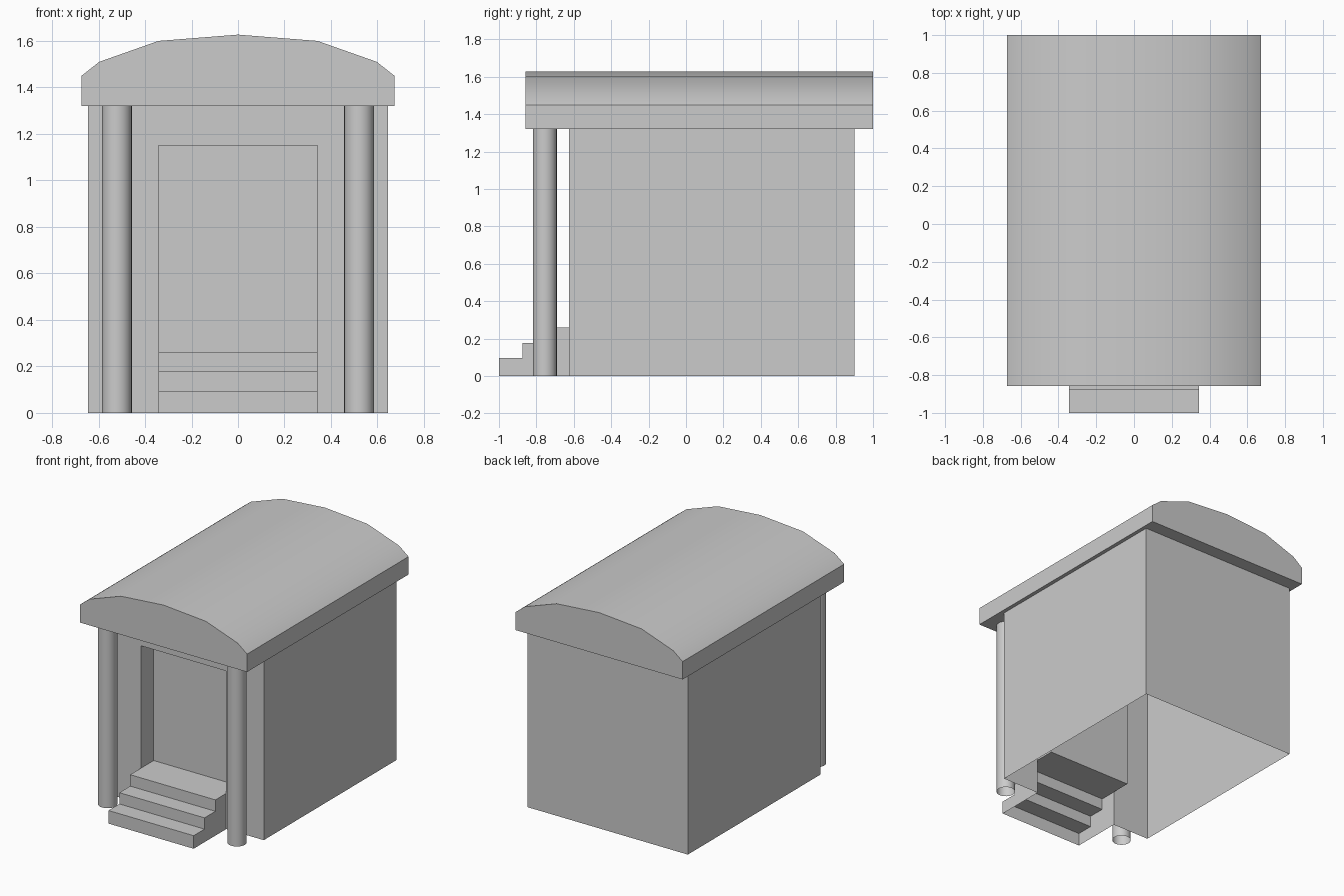
import bpy, bmesh, math
from mathutils import Vector

if "Cube" in bpy.data.objects:
    bpy.data.objects.remove(bpy.data.objects["Cube"])

W, H = 0.645, 1.32            # wall half width, height
FRONT, BACK = -0.625, 0.90    # wall y range
D, TOP = 0.343, 1.15          # doorway half width, height
FLOOR, INNER = 0.26, -0.48    # top step height, recess back


def face(bm, pts):
    bm.faces.new([bm.verts.new(p) for p in pts])


def strip(bm, path, vec):
    v = Vector(vec)
    for a, b in zip(path, path[1:]):
        a, b = Vector(a), Vector(b)
        face(bm, [a, b, b + v, a + v])


def finish(bm, name, angle=None):
    bmesh.ops.remove_doubles(bm, verts=bm.verts, dist=1e-5)
    me = bpy.data.meshes.new(name)
    bm.to_mesh(me)
    bm.free()
    if angle:
        me.shade_smooth()
        me.set_sharp_from_angle(angle=math.radians(angle))
    ob = bpy.data.objects.new(name, me)
    bpy.context.collection.objects.link(ob)
    return ob


# Walls: open-bottomed shell with a doorway cut in the front
bm = bmesh.new()
strip(bm, [(W, FRONT, 0), (W, BACK, 0), (-W, BACK, 0), (-W, FRONT, 0)], (0, 0, H))
outline = [(-W, 0), (-D, 0), (-D, TOP), (D, TOP), (D, 0), (W, 0), (W, H), (-W, H)]
face(bm, [(x, FRONT, z) for x, z in outline])
finish(bm, "walls")

# Door recess: jambs, lintel and back panel
bm = bmesh.new()
frame = [(D, FLOOR), (D, TOP), (-D, TOP), (-D, FLOOR)]
strip(bm, [(x, FRONT, z) for x, z in frame], (0, INNER - FRONT, 0))
face(bm, [(x, INNER, z) for x, z in reversed([frame[i] for i in (2, 1, 0, 3)][::-1])][::-1])
finish(bm, "door_recess")

# Steps: hollow underneath, top tread runs into the recess
bm = bmesh.new()
steps = [(-1.0, 0), (-1.0, 0.095), (-0.875, 0.095), (-0.875, 0.177),
         (-0.75, 0.177), (-0.75, FLOOR)]
strip(bm, [(D, y, z) for y, z in steps + [(FRONT, FLOOR), (INNER, FLOOR)]], (-2 * D, 0, 0))
side = steps + [(FRONT, FLOOR), (FRONT, 0)]
face(bm, [(D, y, z) for y, z in reversed(side)])
face(bm, [(-D, y, z) for y, z in side])
finish(bm, "steps")

# Porch pillars: open tubes
for sign, name in ((-1, "left_pillar"), (1, "right_pillar")):
    bm = bmesh.new()
    bmesh.ops.create_cone(bm, cap_ends=False, segments=24, radius1=0.064, radius2=0.064, depth=H)
    finish(bm, name, 40).location = (sign * 0.521, -0.755, H / 2)

# Roof: shallow arched prism, smooth on top
bm = bmesh.new()
half = [(0.673, H), (0.673, 1.45), (0.597, 1.51), (0.342, 1.60)]
arch = half + [(0, 1.627)] + [(-x, z) for x, z in reversed(half)]
y0, y1 = -0.857, 1.0
strip(bm, [(x, y1, z) for x, z in arch + arch[:1]], (0, y0 - y1, 0))
face(bm, [(x, y0, z) for x, z in arch])
face(bm, [(x, y1, z) for x, z in reversed(arch)])
bmesh.ops.remove_doubles(bm, verts=bm.verts, dist=1e-5)
bmesh.ops.recalc_face_normals(bm, faces=bm.faces)
finish(bm, "roof", 35)
